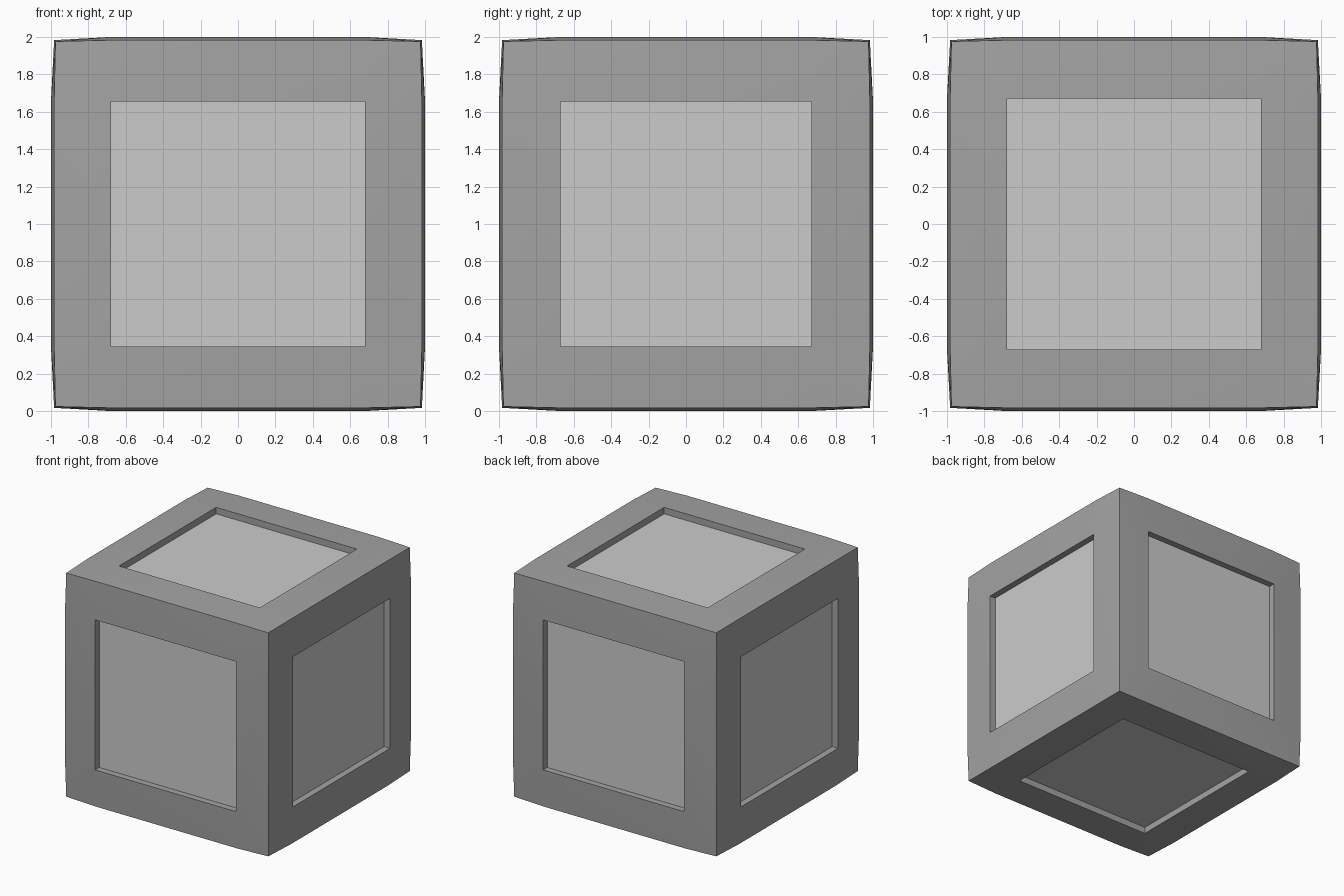
import bpy, bmesh, math
from mathutils import Vector

if "Cube" in bpy.data.objects:
    bpy.data.objects.remove(bpy.data.objects["Cube"])

CORNER = 0.976                 # half size of the crate at its corners
EDGE = 0.983                   # half size along the slightly bowed edges
RIM = 1.0                      # raised inner lip of each frame
FLOOR = 0.943                  # level of the recessed panels
PANEL = (0.68, 0.67, 0.655)    # panel half sizes along x, y, z
SIGNS = ((-1, -1), (1, -1), (1, 1), (-1, 1))


def add_vert(bm, axis, sign, level, a, b):
    """Vertex on the side facing along one axis."""
    p = Vector((0, 0, 0))
    p[axis] = sign * level
    p[(axis + 1) % 3], p[(axis + 2) % 3] = a, b
    p.z += 1
    return bm.verts.new(p)


def add_frame_side(bm, axis, sign):
    """Bowed frame and the walls of its recess."""
    u, v = PANEL[(axis + 1) % 3], PANEL[(axis + 2) % 3]
    corner, along_u, along_v, rim, floor = ([], [], [], [], [])
    for a, b in SIGNS:
        corner.append(add_vert(bm, axis, sign, CORNER, a * CORNER, b * CORNER))
        along_u.append(add_vert(bm, axis, sign, EDGE, a * u, b * EDGE))
        along_v.append(add_vert(bm, axis, sign, EDGE, a * EDGE, b * v))
        rim.append(add_vert(bm, axis, sign, RIM, a * u, b * v))
        floor.append(add_vert(bm, axis, sign, FLOOR, a * u, b * v))
    for i in range(4):
        j = (i + 1) % 4
        mid = along_v if i % 2 else along_u
        bm.faces.new((corner[i], along_u[i], rim[i], along_v[i]))
        bm.faces.new((mid[i], mid[j], rim[j], rim[i]))
        bm.faces.new((rim[i], rim[j], floor[j], floor[i]))


def add_panel_side(bm, axis, sign):
    """Flat panel at the bottom of a recess."""
    u, v = PANEL[(axis + 1) % 3], PANEL[(axis + 2) % 3]
    face = bm.faces.new([add_vert(bm, axis, sign, FLOOR, a * u, b * v) for a, b in SIGNS])
    face.normal_update()
    if face.normal[axis] * sign < 0:
        face.normal_flip()


def build(name, add_side, grey):
    """Make one object from its six sides."""
    bm = bmesh.new()
    for axis in range(3):
        for sign in (-1, 1):
            add_side(bm, axis, sign)
    if add_side is add_frame_side:
        bmesh.ops.remove_doubles(bm, verts=bm.verts, dist=0.0005)
        bmesh.ops.recalc_face_normals(bm, faces=bm.faces)
    mesh = bpy.data.meshes.new(name)
    bm.to_mesh(mesh)
    bm.free()
    mat = bpy.data.materials.new(name + "_grey")
    mat.diffuse_color = (grey, grey, grey, 1)
    mat.use_nodes = True
    mat.node_tree.nodes["Principled BSDF"].inputs["Base Color"].default_value = mat.diffuse_color
    mesh.materials.append(mat)
    obj = bpy.data.objects.new(name, mesh)
    bpy.context.collection.objects.link(obj)
    bpy.ops.object.select_all(action='DESELECT')
    bpy.context.view_layer.objects.active = obj
    obj.select_set(True)
    bpy.ops.object.shade_smooth_by_angle(angle=math.radians(30))


build("crate_frame", add_frame_side, 0.37)    # dark frame
build("recessed_panels", add_panel_side, 0.55)  # lighter panels
